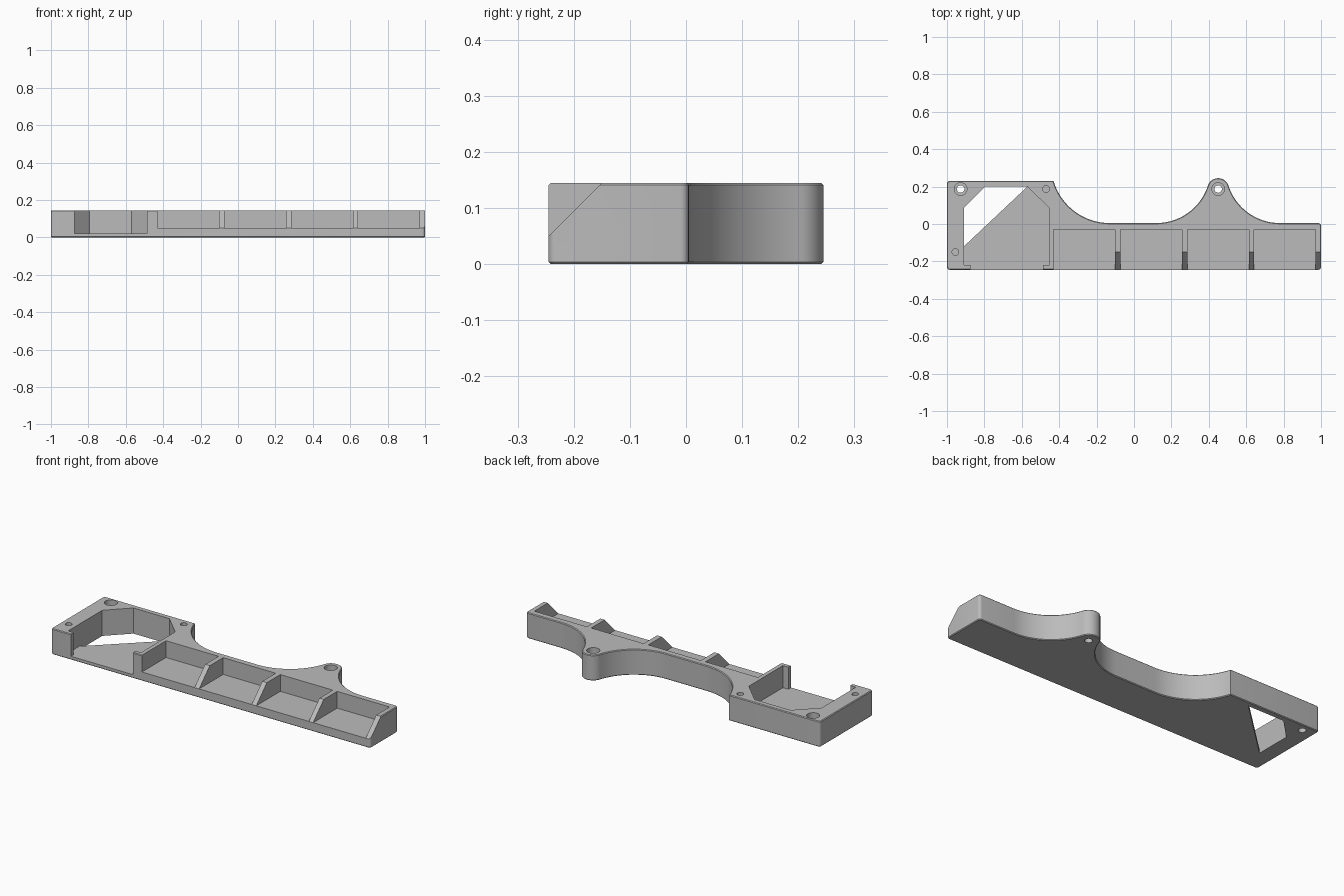
import bpy, bmesh
from math import sin, cos, radians, atan2, degrees
from mathutils import Matrix

if "Cube" in bpy.data.objects:
    bpy.data.objects.remove(bpy.data.objects["Cube"])

H = 0.145          # overall height
FRONT = -0.245     # front edge
STEP = 0.005       # low back edge

grey = bpy.data.materials.new("plain grey")
grey.use_nodes = True
colour = (0.5, 0.5, 0.5, 1)
grey.diffuse_color = colour
grey.node_tree.nodes["Principled BSDF"].inputs["Base Color"].default_value = colour


def arc(cx, cy, r, a0, a1, n):
    """Points along an arc, angles in degrees."""
    angles = [radians(a0 + (a1 - a0) * i / n) for i in range(n + 1)]
    return [(cx + r * cos(a), cy + r * sin(a)) for a in angles]


def prism(name, points, z0, z1, chamfer=0):
    """Extrude a closed outline from z0 to z1, optionally chamfering both rims."""
    bm = bmesh.new()
    base = bm.faces.new([bm.verts.new((x, y, z0)) for x, y in points])
    ext = bmesh.ops.extrude_face_region(bm, geom=[base])["geom"]
    top = [v for v in ext if isinstance(v, bmesh.types.BMVert)]
    bmesh.ops.translate(bm, verts=top, vec=(0, 0, z1 - z0))
    bmesh.ops.recalc_face_normals(bm, faces=bm.faces)
    if chamfer:
        rims = [e for e in bm.edges if abs(e.verts[0].co.z - e.verts[1].co.z) < 1e-6]
        bmesh.ops.bevel(bm, geom=rims, offset=chamfer, segments=1, affect='EDGES')
    mesh = bpy.data.meshes.new(name)
    bm.to_mesh(mesh)
    bm.free()
    mesh.materials.append(grey)
    obj = bpy.data.objects.new(name, mesh)
    bpy.context.collection.objects.link(obj)
    return obj


def cut(target, cutter):
    """Subtract the cutter from the target and discard it."""
    mod = target.modifiers.new("cut", 'BOOLEAN')
    mod.operation, mod.solver, mod.object = 'DIFFERENCE', 'EXACT', cutter
    bpy.context.view_layer.objects.active = target
    bpy.ops.object.modifier_apply(modifier=mod.name)
    bpy.data.objects.remove(cutter)


def box(x0, x1, y0, y1):
    return [(x0, y0), (x1, y0), (x1, y1), (x0, y1)]


# Body outline: rounded corners, screw ear with fillets, large hollow curve
c = 0.015
ear_x, ear_y, ear_r = 0.45, 0.187, 0.058
fil_r, fil_dx = 0.289, 0.33
fil_y = STEP + fil_r
touch = degrees(atan2(ear_y - fil_y, fil_dx))
sweep_r = 0.3125
sweep_y = STEP + sweep_r
sweep_end = degrees(atan2(0.23 - sweep_y, -0.3)) % 360

outline = arc(-1 + c, FRONT + c, c, 180, 270, 5)
outline += arc(1 - c, FRONT + c, c, 270, 360, 5)
outline += arc(1 - c, STEP - c, c, 0, 90, 5)
outline += arc(ear_x + fil_dx, fil_y, fil_r, 270, 180 - touch, 20)
outline += arc(ear_x, ear_y, ear_r, -touch, 180 + touch, 20)[1:-1]
outline += arc(ear_x - fil_dx, fil_y, fil_r, touch, -90, 20)
outline += arc(-0.13, sweep_y, sweep_r, 270, sweep_end, 20)
outline += arc(-1 + c, 0.23 - c, c, 90, 180, 5)
body = prism("tray_body", outline, 0, H, 0.004)

# Open-fronted cavity with retaining lips
cavity = [(-0.875, -0.3), (-0.487, -0.3), (-0.487, -0.22), (-0.453, -0.22),
          (-0.453, 0.085), (-0.57, 0.2), (-0.795, 0.2), (-0.91, 0.085),
          (-0.91, -0.22), (-0.875, -0.22)]
cut(body, prism("cavity_cutter", cavity, 0.02, 0.3))

# Opening through the cavity floor
cut(body, prism("opening_cutter", [(-0.91, -0.12), (-0.57, 0.2), (-0.795, 0.2),
                                   (-0.91, 0.085)], -0.1, 0.05))

# Four front bays
for x0 in (-0.43, -0.072, 0.286, 0.642):
    cut(body, prism("bay_cutter", box(x0, x0 + 0.329, -0.3, -0.03), 0.05, 0.3))

# Sloped front ends of the dividers
slope = prism("slope_cutter", [(-0.3, -0.005), (-0.05, 0.245), (-0.3, 0.245)], -0.43, 1.1)
slope.data.transform(Matrix(((0, 0, 1, 0), (1, 0, 0, 0), (0, 1, 0, 0), (0, 0, 0, 1))))
cut(body, slope)

# Counterbored through holes and small blind holes
for x, y in ((-0.927, 0.187), (ear_x, ear_y)):
    cut(body, prism("screw_hole_cutter", arc(x, y, 0.02, 0, 345, 23), -0.1, 0.3))
    cut(body, prism("counterbore_cutter", arc(x, y, 0.034, 0, 345, 23), 0.09, 0.3))
for x, y in ((-0.47, 0.187), (-0.955, -0.15)):
    cut(body, prism("blind_hole_cutter", arc(x, y, 0.018, 0, 345, 23), 0.04, 0.3))

# Smooth curves, crisp edges
bpy.ops.object.select_all(action='DESELECT')
body.select_set(True)
bpy.context.view_layer.objects.active = body
bpy.ops.object.shade_smooth_by_angle(angle=radians(30))
